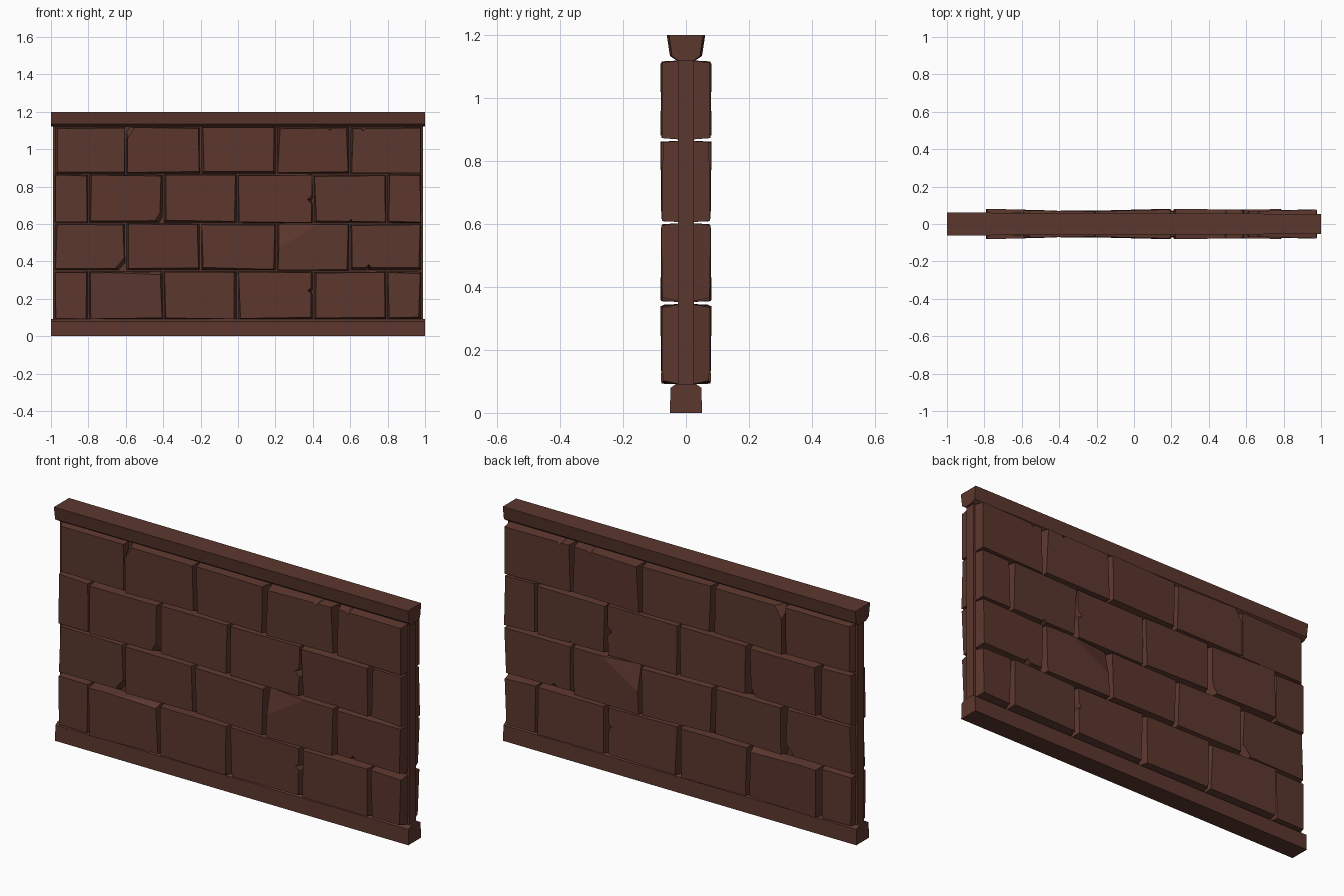
import bpy, bmesh, random
from mathutils import Vector

if "Cube" in bpy.data.objects:
    bpy.data.objects.remove(bpy.data.objects["Cube"])

random.seed(7)
mat = bpy.data.materials.new("dark red brown stone")
mat.diffuse_color = (0.105, 0.038, 0.027, 1)
mat.use_nodes = True
mat.node_tree.nodes["Principled BSDF"].inputs["Base Color"].default_value = mat.diffuse_color


def add_object(name, bm, mirror=False):
    bmesh.ops.recalc_face_normals(bm, faces=bm.faces)
    me = bpy.data.meshes.new(name)
    bm.to_mesh(me)
    bm.free()
    me.materials.append(mat)
    ob = bpy.data.objects.new(name, me)
    bpy.context.collection.objects.link(ob)
    if mirror:
        m = ob.modifiers.new("both_sides", 'MIRROR')
        m.use_axis = (False, True, False)
    return ob


def loft(rings):
    """Closed solid through matching rings of points."""
    bm = bmesh.new()
    vs = [[bm.verts.new(p) for p in r] for r in rings]
    n = len(vs[0])
    for a, b in zip(vs, vs[1:]):
        for i in range(n):
            j = (i + 1) % n
            bm.faces.new((a[i], a[j], b[j], b[i]))
    bm.faces.new(vs[0])
    bm.faces.new(vs[-1])
    return bm


def beam(name, prof, x0, x1, scale_end=1.0):
    """Symmetric (y, z) profile extruded along x."""
    full = [(-y, z) for y, z in prof] + [(y, z) for y, z in reversed(prof)]
    return add_object(name, loft([[(x0, y, z) for y, z in full],
                                  [(x1, y * scale_end, z) for y, z in full]]))


def brick(name, x0, x1, z0, z1, d0, d1, notch=None, cut=None):
    """Tapered stone block; depth runs from d0 to d1; notch chips an edge, cut slices a corner."""
    r = lambda: random.uniform(0.002, 0.016)
    base = [(x0, z0), (x1, z0), (x1, z1), (x0, z1)]
    face = [(x0 + r(), z0 + r()), (x1 - r(), z0 + r()),
            (x1 - r(), z1 - r() * .7), (x0 + r(), z1 - r() * .7)]
    if notch:
        edge, t, size = notch
        def chip(pts, depth):
            a, b = Vector(pts[edge]), Vector(pts[(edge + 1) % 4])
            u = (b - a).normalized()
            inward = Vector((-u.y, u.x))
            m = a.lerp(b, t)
            pts[edge + 1:edge + 1] = [tuple(m - u * size), tuple(m + inward * depth),
                                      tuple(m + u * size)]
        chip(base, 0)
        chip(face, size * 1.1)
    tilt = random.uniform(-0.004, 0.004)

    def depth(x, z):
        return d0 + (d1 - d0) * (x - x0) / (x1 - x0) + tilt * ((z - z0) / (z1 - z0) - .5)
    bm = loft([[(x, -0.015, z) for x, z in base],
               [(x, -depth(x, z), z) for x, z in face]])
    if cut:
        co, no = cut
        g = list(bm.verts) + list(bm.edges) + list(bm.faces)
        res = bmesh.ops.bisect_plane(bm, geom=g, plane_co=co, plane_no=no, clear_outer=True)
        edges = [e for e in res['geom_cut'] if isinstance(e, bmesh.types.BMEdge)]
        bmesh.ops.holes_fill(bm, edges=edges, sides=0)
    return add_object(name, bm, mirror=True)


# core slab and the two rails
beam("core_slab", [(0.025, 0.02), (0.025, 1.18)], -0.99, 0.99)
beam("bottom_rail", [(0.051, 0), (0.049, 0.08), (0.03, 0.092)], -1, 1)
beam("top_rail", [(0.03, 1.12), (0.051, 1.134), (0.061, 1.2)], -1, 1, 0.88)

# courses of stones, with joints and depths for the two alternating patterns
joints = [[-.983, -.798, -.4, -.003, .402, .795, .983],
          [-.983, -.6, -.2, .207, .598, .983]]
depths = [[(.057, .06), (.08, .07), (.072, .07), (.068, .07), (.072, .078), (.07, .075)],
          [(.055, .06), (.072, .066), (.07, .08), (.08, .074), (.068, .077)]]
heights = [(.09, .346), (.352, .602), (.606, .864), (.868, 1.12)]
notches = {(0, 3): (1, .6, .016), (2, 3): (1, .48, .022),
           (1, 4): (0, .25, .016), (3, 3): (2, .25, .012),
           (3, 4): (2, .85, .012), (2, 4): (0, .5, .01)}
# broken corners: point on the plane and its outward direction
cuts = {(1, 3): ((.39, -.074, .59), (-.12, -1, .22)),
        (0, 4): ((.60, -.075, .345), (-.02, -.5, .9)),
        (0, 1): ((-.60, -.074, .338), (.05, -.5, .9)),
        (3, 1): ((-.57, -.07, 1.09), (-.8, -.5, .5)),
        (2, 1): ((-.43, -.07, .64), (.8, -.5, -.5)),
        (1, 0): ((-.64, -.058, .38), (.7, -.5, -.6))}
for row, (z0, z1) in enumerate(heights):
    xs = joints[row % 2]
    for i in range(len(xs) - 1):
        brick(f"stone_row{row + 1}_{i + 1}", xs[i] + .003, xs[i + 1] - .003, z0, z1,
              *depths[row % 2][i], notches.get((row, i)), cuts.get((row, i)))
